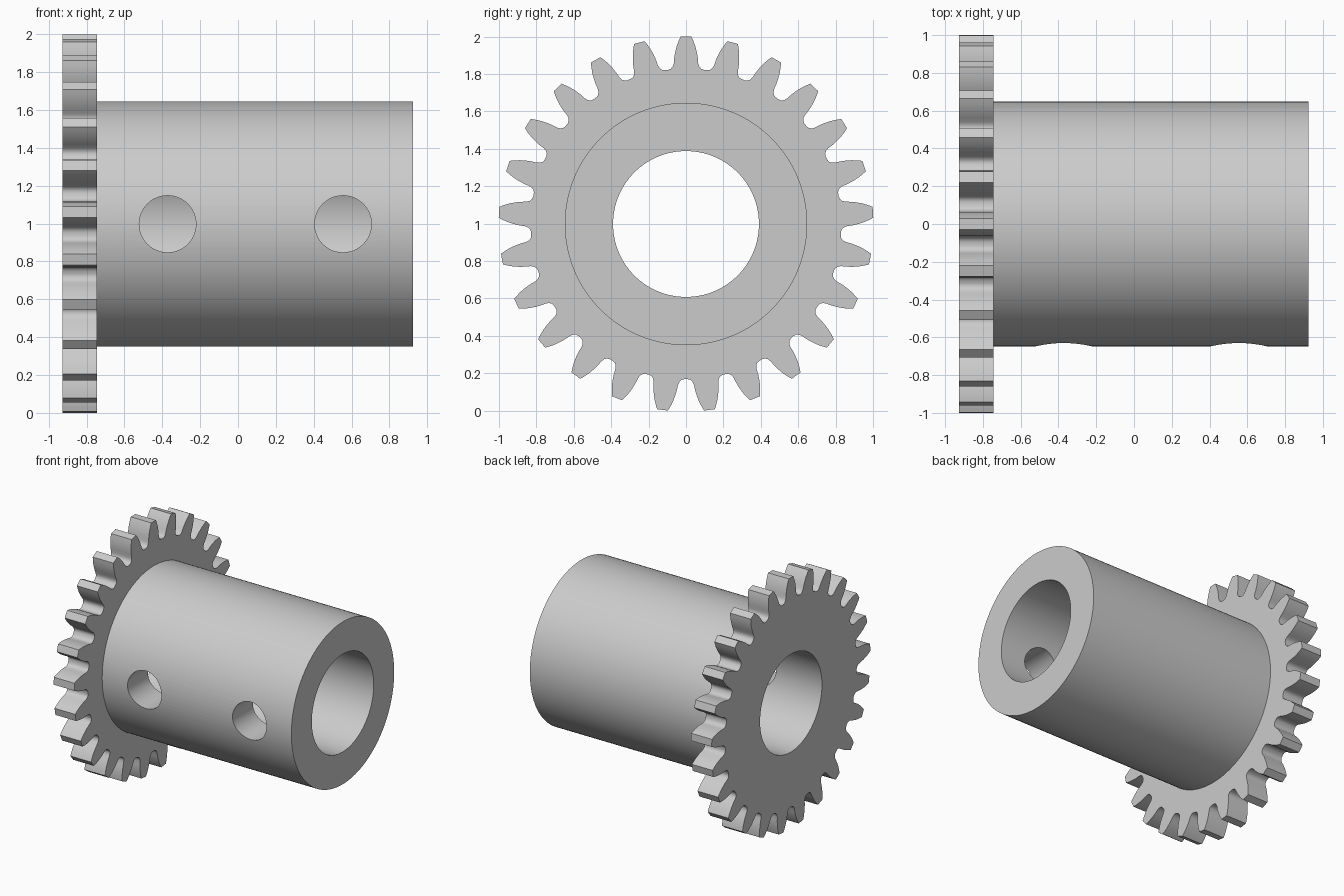
import bpy
import bmesh
from math import cos, sin, pi, radians

cube = bpy.data.objects.get("Cube")
if cube:
    bpy.data.objects.remove(cube, do_unlink=True)

AXIS_Z = 0.998
TEETH = 25

grey = bpy.data.materials.new("plain grey")
grey.use_nodes = True
colour = (0.6, 0.6, 0.6, 1)
grey.diffuse_color = colour
grey.node_tree.nodes["Principled BSDF"].inputs["Base Color"].default_value = colour


def prism(name, outline, start, along):
    """Extrude a closed outline of 3D points by a vector."""
    bm = bmesh.new()
    face = bm.faces.new([bm.verts.new(p) for p in outline])
    moved = bmesh.ops.extrude_face_region(bm, geom=[face])["geom"]
    verts = [v for v in moved if isinstance(v, bmesh.types.BMVert)]
    bmesh.ops.translate(bm, verts=verts, vec=along)
    bmesh.ops.recalc_face_normals(bm, faces=bm.faces)
    mesh = bpy.data.meshes.new(name)
    bm.to_mesh(mesh)
    bm.free()
    mesh.materials.append(grey)
    obj = bpy.data.objects.new(name, mesh)
    obj.location = start
    bpy.context.collection.objects.link(obj)
    return obj


def polar(r, a):
    """Point around the x axis, angle measured from the top."""
    return (0, r * sin(a), r * cos(a))


def rod(name, radius, x0, x1, sides=128):
    ring = [polar(radius, 2 * pi * i / sides) for i in range(sides)]
    return prism(name, ring, (x0, 0, AXIS_Z), (x1 - x0, 0, 0))


def combine(target, tool, operation):
    mod = target.modifiers.new(tool.name, "BOOLEAN")
    mod.operation = operation
    mod.solver = "EXACT"
    mod.object = tool
    tool.hide_render = True
    bpy.context.view_layer.objects.active = target
    bpy.ops.object.modifier_apply(modifier=mod.name)
    bpy.data.objects.remove(tool, do_unlink=True)


# Gear disc: half a tooth as (radius, half angle), mirrored and repeated
half_tooth = [(0.830, 0.113), (0.834, 0.097), (0.845, 0.084), (0.862, 0.076),
              (0.89, 0.071), (0.92, 0.063), (0.95, 0.053), (0.98, 0.040),
              (1.002, 0.029)]
tooth = [(r, -a) for r, a in half_tooth] + [(r, a) for r, a in reversed(half_tooth)]
outline = [polar(r, a + 2 * pi * i / TEETH) for i in range(TEETH) for r, a in tooth]
body = prism("geared_sleeve", outline, (-0.927, 0, AXIS_Z), (0.182, 0, 0))

# Sleeve joined to the disc, then bored through
combine(body, rod("sleeve", 0.648, -0.85, 0.925), "UNION")
combine(body, rod("bore", 0.39, -1.2, 1.2), "DIFFERENCE")

# Two pin holes through the front wall only
for x in (-0.372, 0.555):
    ring = [(0.15 * cos(2 * pi * i / 48), 0, 0.15 * sin(2 * pi * i / 48)) for i in range(48)]
    pin = prism("pin_hole", ring, (x, -0.9, AXIS_Z), (0, 0.9, 0))
    combine(body, pin, "DIFFERENCE")

# Smooth walls with crisp rims
bpy.ops.object.select_all(action="DESELECT")
body.select_set(True)
bpy.context.view_layer.objects.active = body
bpy.ops.object.shade_smooth_by_angle(angle=radians(35))
